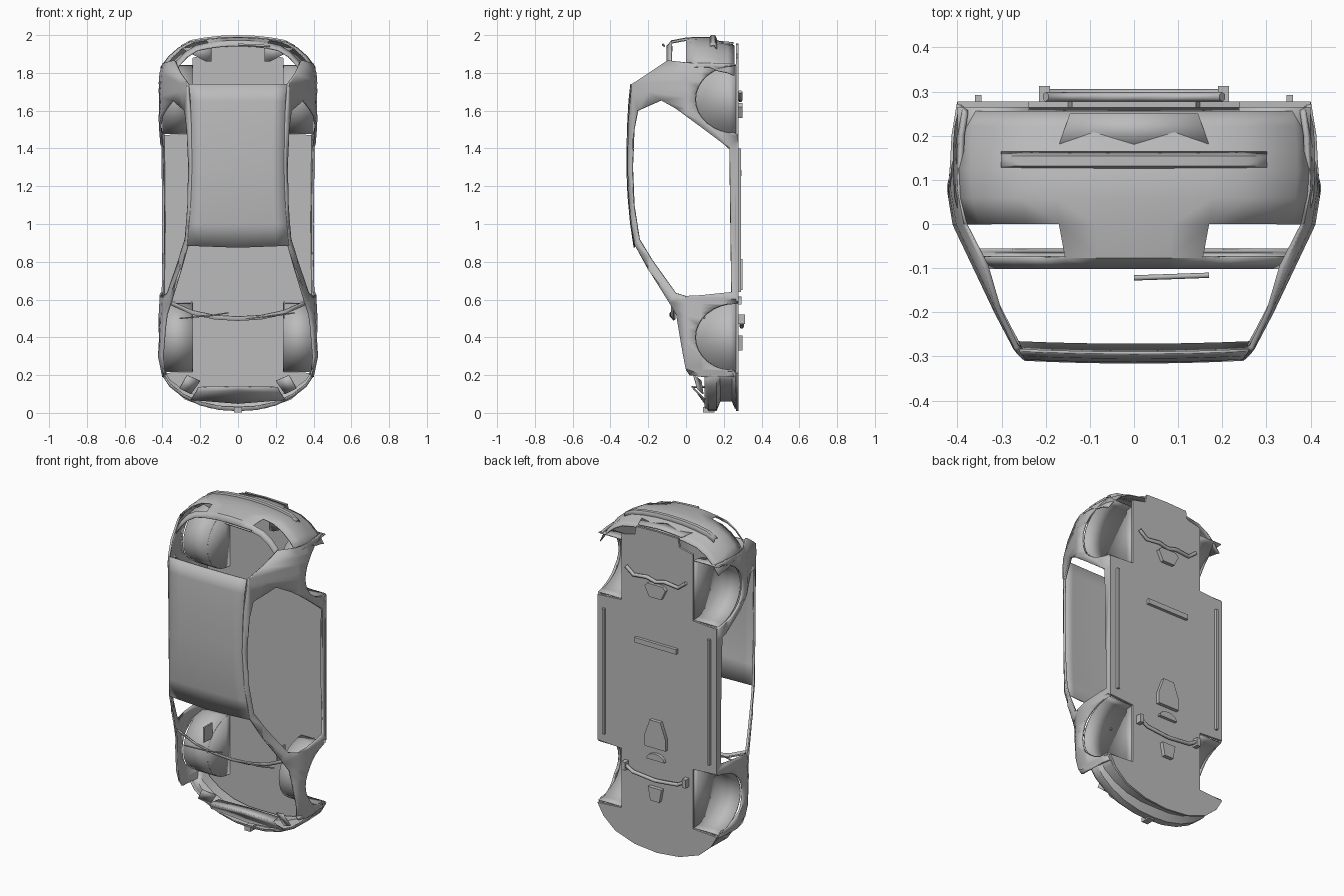
import bpy
import bmesh
import math
from mathutils import Vector

default_cube = bpy.data.objects.get("Cube")
if default_cube:
    bpy.data.objects.remove(default_cube, do_unlink=True)

grey = bpy.data.materials.new("body_grey")
grey.use_nodes = True
grey.diffuse_color = (0.5, 0.5, 0.5, 1)
grey.node_tree.nodes["Principled BSDF"].inputs["Base Color"].default_value = grey.diffuse_color


def finish(name, bm, mirror=False, thickness=0.0):
    """Turn a bmesh into a shaded object, optionally mirrored and thickened."""
    bmesh.ops.recalc_face_normals(bm, faces=bm.faces)
    mesh = bpy.data.meshes.new(name)
    bm.to_mesh(mesh)
    bm.free()
    mesh.materials.append(grey)
    obj = bpy.data.objects.new(name, mesh)
    bpy.context.collection.objects.link(obj)
    bpy.ops.object.select_all(action="DESELECT")
    obj.select_set(True)
    bpy.context.view_layer.objects.active = obj
    bpy.ops.object.shade_smooth_by_angle(angle=math.radians(30))
    if mirror:
        mod = obj.modifiers.new("mirror", "MIRROR")
        mod.use_clip = True
    if thickness:
        mod = obj.modifiers.new("thickness", "SOLIDIFY")
        mod.thickness = thickness
        mod.offset = 0
    return obj


def sheet(name, rows, skip=None, mirror=True, thickness=0.006):
    """Skin a grid of points; skip(centre) leaves openings."""
    bm = bmesh.new()
    grid = [[bm.verts.new(p) for p in row] for row in rows]
    for upper, lower in zip(grid, grid[1:]):
        for i in range(len(upper) - 1):
            quad = (upper[i], upper[i + 1], lower[i + 1], lower[i])
            centre = sum((v.co for v in quad), Vector()) / len(quad)
            if not (skip and skip(centre)):
                bm.faces.new(quad)
    return finish(name, bm, mirror, thickness)


def prism(name, outline, y_low, y_high, mirror=False):
    """Extrude an outline in x, z along y."""
    bm = bmesh.new()
    face = bm.faces.new([bm.verts.new((x, y_low, z)) for x, z in outline])
    out = bmesh.ops.extrude_face_region(bm, geom=[face])["geom"]
    for v in out:
        if isinstance(v, bmesh.types.BMVert):
            v.co.y = y_high
    return finish(name, bm, mirror)


def box(name, low, high, mirror=False):
    (xa, ya, za), (xb, yb, zb) = low, high
    return prism(name, [(xa, za), (xb, za), (xb, zb), (xa, zb)], ya, yb, mirror)


def tube(name, points, radius, mirror=False):
    curve = bpy.data.curves.new(name, "CURVE")
    curve.dimensions = "3D"
    curve.bevel_depth = radius
    curve.bevel_resolution = 1
    curve.use_fill_caps = True
    spline = curve.splines.new("POLY")
    spline.points.add(len(points) - 1)
    for target, p in zip(spline.points, points):
        target.co = (*p, 1)
    curve.materials.append(grey)
    obj = bpy.data.objects.new(name, curve)
    bpy.context.collection.objects.link(obj)
    if mirror:
        obj.modifiers.new("mirror", "MIRROR")


def interpolate(table, t):
    for (a, va), (b, vb) in zip(table, table[1:]):
        if t <= b:
            return va + (vb - va) * max(0, (t - a) / (b - a))
    return table[-1][1]


# Body side shape: half width by height, scaled along the length
SECTION = [(-.31, .245), (-.28, .268), (-.2, .31), (0, .405), (.08, .418), (.2, .413), (.28, .4)]
PLAN = [(.18, .94), (.3, 1), (.45, 1), (.6, .98), (1, .97), (1.4, .98), (1.7, 1), (1.8, .98), (1.88, .92)]
FRONT_AXLE, REAR_AXLE = .4, 1.66
ARCH_Y, ARCH_HIGH, ARCH_LONG = .265, .215, .18


def arch(axle, steps=16):
    angles = [math.pi * i / steps for i in range(steps + 1)]
    return [(ARCH_Y - ARCH_HIGH * math.sin(a), axle + ARCH_LONG * math.cos(a)) for a in angles]


# Side frame: fender, pillars, roof rail, quarter panel and sill around the door opening
outer = [(-.27, .89), (-.297, 1.1), (-.307, 1.3), (-.302, 1.55), (-.285, 1.74), (-.095, 1.865),
         (0, 1.85), (.25, 1.85)]
outer += arch(REAR_AXLE) + [(.275, 1.46), (.275, .6)] + arch(FRONT_AXLE)
outer += [(.265, .19), (.1, .19), (.02, .2), (0, .23), (-.03, .4), (-.05, .52), (-.085, .58), (-.2, .76)]
door = [(-.247, .92), (-.275, 1.1), (-.284, 1.3), (-.275, 1.5), (-.255, 1.6), (-.13, 1.655),
        (-.05, 1.61), (.23, 1.4), (.24, .64), (0, .615), (-.055, .635), (-.18, .81)]
bm = bmesh.new()
for loop in (outer, door):
    verts = [bm.verts.new((0, y, z)) for y, z in loop]
    for a, b in zip(verts, verts[1:] + verts[:1]):
        bm.edges.new((a, b))
bmesh.ops.triangle_fill(bm, edges=bm.edges, normal=(1, 0, 0))
cuts = [((0, y, 0), (0, 1, 0)) for y, _ in SECTION[1:-1]]
cuts += [((0, 0, z), (0, 0, 1)) for z, _ in PLAN[1:-1]]
for point, normal in cuts:
    bmesh.ops.bisect_plane(bm, geom=bm.verts[:] + bm.edges[:] + bm.faces[:],
                           plane_co=point, plane_no=normal)
for v in bm.verts:
    v.co.x = interpolate(SECTION, v.co.y) * interpolate(PLAN, v.co.z)
finish("side_frame", bm, mirror=True, thickness=.012)

# Roof panel, slightly crowned
ROOF = [(.885, -.268), (1, -.287), (1.15, -.301), (1.3, -.307), (1.5, -.304), (1.65, -.296), (1.74, -.286)]
roof_rows = []
for z, y in ROOF:
    half = interpolate(SECTION, y) * .985
    roof_rows.append([(half * t, y - .006 * (1 - t * t), z - .01 * (1 - t) * (z < .9))
                      for t in (0, .25, .5, .75, 1)])
sheet("roof", roof_rows)

# Floor with wheel cut-outs
floor_half = [(0, .01), (.15, .025), (.28, .07), (.36, .14), (.4, .21), (.24, .22), (.24, .58),
              (.4, .59), (.4, 1.47), (.24, 1.48), (.24, 1.88), (.15, 1.9), (.14, 1.95), (0, 1.955)]
prism("floor", floor_half + [(-x, z) for x, z in floor_half[-2:0:-1]], .264, .277)

# Wheel wells: curved liner and inner wall
for place, axle in (("front", FRONT_AXLE), ("rear", REAR_AXLE)):
    rim = arch(axle)
    sheet(place + "_wheel_liner", [[(x, y, z) for y, z in rim] for x in (.24, .4)])
    bm = bmesh.new()
    bm.faces.new([bm.verts.new((.24, y, z)) for y, z in rim])
    finish(place + "_wheel_wall", bm, mirror=True, thickness=.004)

# Front bumper wrapping round the nose
NOSE = [(0, .012), (.1, .018), (.2, .042), (.29, .085), (.36, .14), (.4, .2)]
sheet("front_bumper", [[(x, y, z + push * (1 - x)) for x, z in NOSE]
                       for y, push in ((.1, .02), (.12, 0), (.16, 0), (.18, .05), (.245, .05), (.262, .01))])

# Slam panel and its brackets, behind the bonnet opening
sheet("slam_panel", [[(0, .03, .14), (.21, .035, .135)], [(0, .05, .12), (.22, .05, .115)],
                     [(0, .1, .05), (.25, .1, .07)]])
sheet("radiator_support", [[(0, .03, .14), (.21, .035, .135)], [(0, .1, .14), (.2, .1, .135)]])
box("bonnet_latch", (-.02, .09, .002), (.02, .15, .03))
sheet("headlight_bracket", [[(.31, .06, .13), (.27, .04, .2)], [(.25, .09, .1), (.2, .08, .17)]])

# Tail panel with lamp openings, then bumper
TAIL = [(0, 1.988), (.09, 1.985), (.175, 1.976), (.25, 1.962), (.31, 1.93), (.36, 1.885), (.4, 1.83)]
TAIL_ROWS = [(-.1, -.045, .86), (-.075, -.018, .89), (0, -.004, .97), (.06, 0, 1.01), (.125, 0, 1.02),
             (.17, -.02, 1.02), (.22, -.03, 1.01), (.255, -.045, .99)]
sheet("tail_panel", [[(x * scale, y, z + push) for x, z in TAIL] for y, push, scale in TAIL_ROWS],
      skip=lambda c: c.x > .17 and -.07 < c.y < 0)
lip = [(x, z) for x, z in TAIL if x < .3] + [(.3, 1.935)]
sheet("bumper_lip", [[(x, y, z + push) for x, z in lip]
                     for y, push in ((.125, -.005), (.133, .009), (.152, .009), (.162, -.01))])
sheet("plate_recess", [[(0, .18, 1.966), (.17, .178, 1.955)], [(0, .25, 1.96), (.145, .25, 1.95)]])
sheet("boot_ledge", [[(.14, .1, 1.95), (.3, .06, 1.93)], [(.14, .1, 1.86), (.17, .1, 1.86)]])

# Cowl below the windscreen, and wipers
COWL = [(0, .49), (.12, .497), (.24, .522), (.35, .57)]
sheet("cowl", [[(x, y, z + rise) for x, z in COWL] for y, rise in ((-.078, .02), (-.066, 0), (-.058, .008))])
for name, end in (("left_wiper", .3), ("right_wiper", -.05)):
    tube(name, [(end - .26, -.07, .5), (end - .1, -.085, .515), (end, -.082, .53)], .004)
tube("rear_wiper", [(0, -.122, 1.95), (.06, -.12, 1.948), (.17, -.116, 1.942)], .006)

# Inner wing brackets beside the engine bay
box("wing_bracket", (.24, .02, .5), (.25, .1, .59), mirror=True)

# Underside fittings
box("jacking_rail", (.345, .277, .64), (.36, .292, 1.4), mirror=True)
box("floor_brace", (-.14, .277, 1.255), (.14, .295, 1.285))
prism("tunnel_cover", [(-.07, .65), (.07, .65), (.07, .72), (.035, .815), (-.035, .815), (-.07, .72)], .277, .298)
prism("half_dome", [(.06 * math.cos(math.pi * i / 8), .575 + .04 * math.sin(math.pi * i / 8))
                    for i in range(9)], .277, .295)
tube("front_subframe", [(-.2, .295, .5), (-.15, .295, .47), (0, .295, .455), (.15, .295, .47), (.2, .295, .5)], .011)
box("subframe_mount", (.19, .275, .47), (.215, .312, .52), mirror=True)
prism("engine_shield", [(-.045, .41), (-.03, .33), (.03, .33), (.045, .41)], .277, .3)
tube("rear_subframe", [(-.2, .288, 1.7), (-.15, .288, 1.66), (-.06, .288, 1.67), (0, .288, 1.655),
                       (.06, .288, 1.67), (.15, .288, 1.66), (.2, .288, 1.7)], .011)
prism("axle_housing", [(-.07, 1.62), (-.04, 1.56), (.04, 1.56), (.07, 1.62), (.05, 1.64), (-.05, 1.64)], .277, .298)
